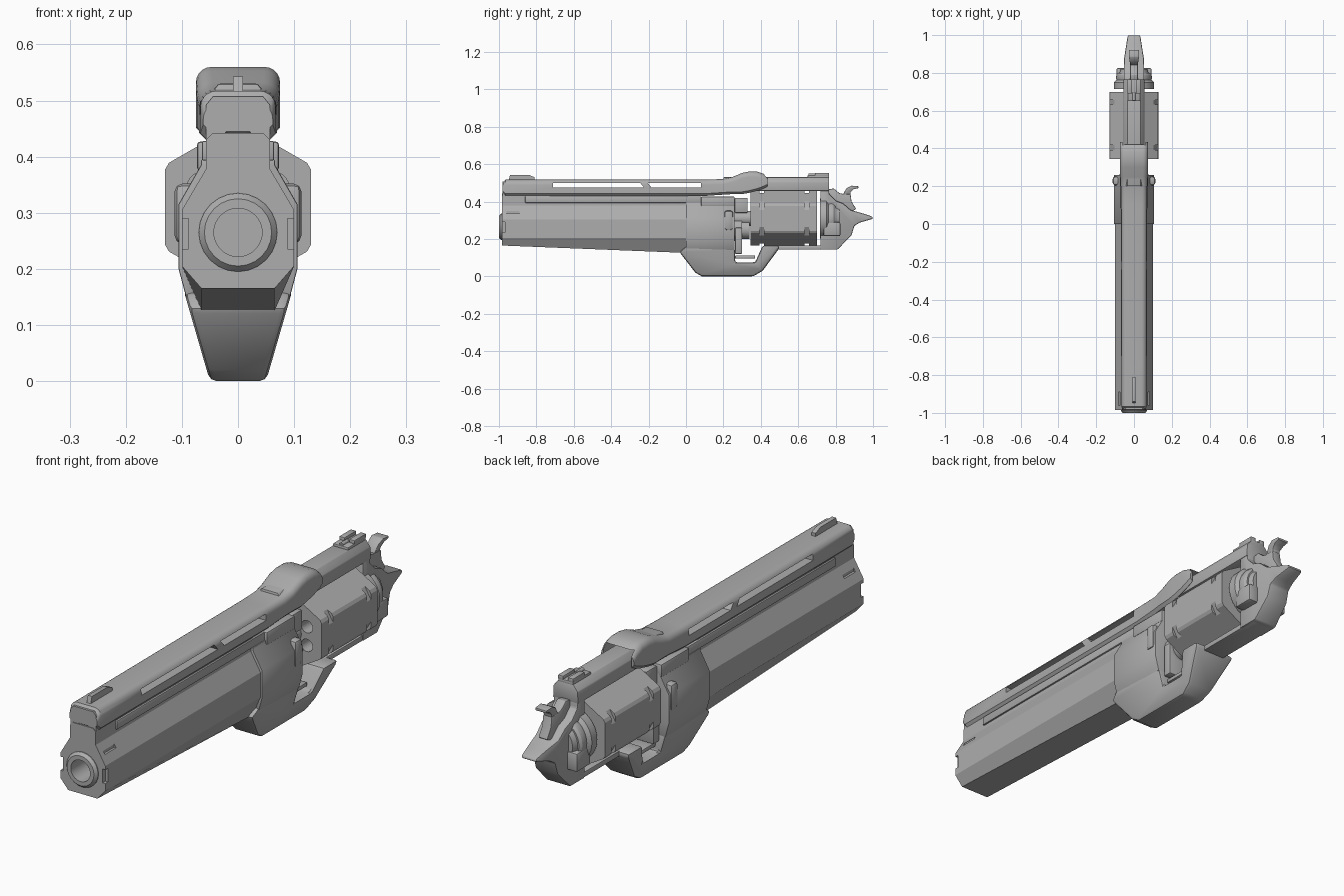
import bpy, bmesh, math
from mathutils import Vector, Matrix

if "Cube" in bpy.data.objects:
    bpy.data.objects.remove(bpy.data.objects["Cube"])

steel = bpy.data.materials.new("gunmetal_grey")
steel.diffuse_color = (0.42, 0.42, 0.42, 1)
steel.use_nodes = True
steel.node_tree.nodes["Principled BSDF"].inputs["Base Color"].default_value = steel.diffuse_color


def finish(name, bm, bevel=0):
    bmesh.ops.recalc_face_normals(bm, faces=bm.faces)
    me = bpy.data.meshes.new(name)
    bm.to_mesh(me)
    bm.free()
    ob = bpy.data.objects.new(name, me)
    bpy.context.collection.objects.link(ob)
    me.materials.append(steel)
    if bevel:
        m = ob.modifiers.new("bevel", 'BEVEL')
        m.width, m.segments, m.limit_method = bevel, 2, 'ANGLE'
        apply(ob, m)
    return ob


def apply(ob, m):
    bpy.ops.object.select_all(action='DESELECT')
    bpy.context.view_layer.objects.active = ob
    ob.select_set(True)
    bpy.ops.object.modifier_apply(modifier=m.name)


def skin(bm, rings):
    vs = [[bm.verts.new(p) for p in r] for r in rings]
    n = len(vs[0])
    for a, b in zip(vs, vs[1:]):
        for i in range(n):
            bm.faces.new((a[i], a[(i + 1) % n], b[(i + 1) % n], b[i]))
    bm.faces.new(vs[0])
    bm.faces.new(vs[-1][::-1])


def loft(name, secs, bevel=0):
    """secs: (y, right-hand half outline), mirrored across x"""
    bm = bmesh.new()
    skin(bm, [[(x, y, z) for x, z in h] + [(-x, y, z) for x, z in h[::-1]] for y, h in secs])
    return finish(name, bm, bevel)


def prism(name, pts, width, bevel=0):
    """side outline (y, z) with half width, a number or a function of (y, z)"""
    w = width if callable(width) else (lambda y, z: width)
    bm = bmesh.new()
    skin(bm, [[(s * w(y, z), y, z) for y, z in pts] for s in (-1, 1)])
    return finish(name, bm, bevel)


def boxes(name, specs, bevel=0):
    """specs: (x0, x1, y0, y1, z0, z1)"""
    bm = bmesh.new()
    for x0, x1, y0, y1, z0, z1 in specs:
        skin(bm, [[(x0, y, z0), (x1, y, z0), (x1, y, z1), (x0, y, z1)] for y in (y0, y1)])
    return finish(name, bm, bevel)


def lathe(name, prof, centres, n=32):
    """(y, radius) steps turned about y at each (x, z) centre"""
    bm = bmesh.new()
    for cx, cz in centres:
        skin(bm, [[(cx + r * math.cos(math.tau * i / n), y, cz + r * math.sin(math.tau * i / n))
                   for i in range(n)] for y, r in prof])
    return finish(name, bm)


def cut(ob, cutter):
    m = ob.modifiers.new("cut", 'BOOLEAN')
    m.operation, m.object, m.solver = 'DIFFERENCE', cutter, 'EXACT'
    apply(ob, m)


def drop(cutter):
    bpy.data.objects.remove(cutter)


# barrel shroud: faceted body whose belly deepens to the rear
def shroud(zb):
    return [(.045, .507), (.057, .492), (.057, .378), (.1, .305), (.1, .205), (.065, zb)]


def low(h, top):
    return [(.045, top + .012), (.057, top)] + h[2:]


body = loft("barrel_shroud", [(-.985, low(shroud(.165), .43)), (.01, low(shroud(.125), .43))])
front_rib = loft("front_rib", [(-.982, [(.045, .507), (.057, .492), (.057, .40)]),
                               (-.73, [(.045, .507), (.057, .492), (.057, .40)])])
muzzle = lathe("muzzle_ring", [(-.9, .07), (-.988, .07), (-1, .06)], [(0, .265)], 24)
c = lathe("bore_cutter", [(-1.1, .043), (-.7, .043)], [(0, .265)])
cut(body, c)
cut(muzzle, c)
drop(c)
c = boxes("side_notch_cutter", [b for s in (-1, 1) for b in (
    (s * .088, s * .2, -1.1, -.968, .235, .29), (s * .072, s * .2, -.96, -.89, .337, .35))])
cut(body, c)
drop(c)
c = lathe("rod_hole_cutter", [(-1.1, .027), (-.976, .022)], [(0, .44)])
cut(front_rib, c)
drop(c)
lathe("guide_rod_tip", [(-.95, .016), (-.98, .016)], [(0, .44)], 20)

# long top rail swelling into the rear hood
def rail(w, zb, zt, r=.028):
    arc = [(w - r + r * math.sin(a), zt - r + r * math.cos(a))
           for a in (math.pi / 2 * i / 5 for i in range(6))]
    return arc + [(w, zb + .012), (w - .012, zb)]


hood = loft("top_rail_and_hood", [(y, rail(w, zb, zt)) for y, w, zb, zt in (
    (-.982, .062, .445, .495), (-.965, .067, .43, .517), (.1, .069, .43, .518), (.2, .07, .437, .52),
    (.25, .073, .44, .532), (.3, .075, .44, .553), (.335, .075, .446, .56),
    (.38, .075, .457, .56), (.415, .075, .47, .549), (.435, .073, .48, .53))])
for y0, y1, k0, k1 in ((-.71, -.225, 0, .02), (-.205, .08, .02, 0)):
    c = prism("slot_cutter", [(y0, .5), (y1 - k1, .5), (y1, .475), (y0 + k0, .475)], .3)
    cut(hood, c)
    drop(c)
c = boxes("hood_hollow_cutter", [(-.062, .062, .34, .6, .3, .543)])
cut(hood, c)
drop(c)
boxes("side_ledge", [(-.064, .064, -.86, .08, .393, .428)], .003)
prism("front_sight", [(-.95, .51), (-.94, .543), (-.84, .543), (-.81, .53), (-.81, .51)], .009)

# middle frame block
mid = [(.066, .395), (.066, .385), (.106, .315), (.106, .2), (.09, .14)]
loft("middle_frame", [(0, mid), (.26, mid)], .003)
boxes("frame_shoulder", [(-.073, .073, .08, .26, .375, .427)], .006)
boxes("side_button", [(-.113, .113, .205, .252, .245, .352)], .014)

# lower guard with open window
prism("lower_guard", [(-.035, .13), (.05, .02), (.085, 0), (.36, 0), (.41, .03), (.495, .145), (.5, .165),
                      (.41, .165), (.37, .075), (.262, .075), (.262, .15), (0, .16)],
      lambda y, z: .05 + .29 * z, .012)
boxes("bottom_strap", [(-.05, .05, .45, .8, .143, .165)], .004)
boxes("crane_arm", [(-.065, .065, .262, .3, .12, .26), (-.055, .055, .26, .33, .34, .42),
                    (-.05, .05, .262, .37, .095, .112)], .005)
lathe("barrel_stub", [(.25, .06), (.3, .06), (.3, .05), (.34, .05)], [(0, .25)])
lathe("cylinder_pin", [(.25, .04), (.36, .04)], [(0, .31)])

# six-sided cylinder with clipped corners, corner notches and chambers
bm = bmesh.new()
ring = []
for k in range(6):
    for t in (-.067, .067):
        a = math.tau * k / 6
        ring.append((.13 * math.cos(a) - t * math.sin(a), .31 + .13 * math.sin(a) + t * math.cos(a)))
skin(bm, [[(x, y, z) for x, z in ring] for y in (.345, .7)])
drum = finish("cylinder", bm)
bm = bmesh.new()
for k in range(6):
    a = math.tau * (k + .5) / 6
    for y in (.405, .645):
        m = (Matrix.Translation((0, 0, .31)) @ Matrix.Rotation(-a, 4, 'Y')
             @ Matrix.Translation((.15, y, 0)) @ Matrix.Diagonal((.03, .025, .1, 1)))
        bmesh.ops.create_cube(bm, size=1, matrix=m)
c = finish("notch_cutter", bm)
cut(drum, c)
drop(c)
c = lathe("chamber_cutter", [(.2, .025), (.55, .025)],
          [(.075 * math.cos(math.tau * (k + .5) / 6), .31 + .075 * math.sin(math.tau * (k + .5) / 6))
           for k in range(6)], 20)
cut(drum, c)
drop(c)

# top strap and rear sight
strap = [(.035, .53), (.054, .505), (.056, .457)]
loft("top_strap", [(.2, strap), (.765, strap)], .003)
boxes("rear_sight_base", [(-.034, .034, .65, .765, .525, .54)], .004)
boxes("rear_sight_ears", [(s * .01, s * .034, .69, .765, .535, .553) for s in (-1, 1)], .003)
lathe("sight_screw", [(.655, .008), (.695, .008)], [(0, .541)], 12)

# rear frame with tail
prism("rear_frame", [(.718, .5), (.765, .5), (.765, .44), (.8, .405), (.84, .39), (.88, .355), (.95, .335),
                     (.995, .32), (1, .308), (.93, .288), (.9, .27), (.885, .22), (.81, .143), (.718, .143)],
      lambda y, z: .054 if y < .86 else .054 - .15 * (y - .86), .006)

# recoil shield with raised rims on both sides
lathe("recoil_shield", [(.716, .107), (.75, .107), (.765, .09), (.82, .07)], [(0, .31)], 40)
boxes("shield_bolsters", [(s * .04, s * .093, .735, .825, .215, .29) for s in (-1, 1)], .008)
for s, side in ((-1, "left"), (1, "right")):
    bm = bmesh.new()
    rings = []
    for i in range(13):
        a = math.radians(-65 + 130 * i / 12)
        d = Vector((s * math.cos(a), 0, math.sin(a)))
        o = Vector((0, .775, .31)) + d * .078
        rings.append([o + d * (.018 * math.cos(math.tau * j / 10))
                      + Vector((0, .025 * math.sin(math.tau * j / 10), 0)) for j in range(10)])
    skin(bm, rings)
    finish(side + "_shield_rim", bm)

# hammer body and curved thumb spur
prism("hammer", [(.76, .4), (.76, .465), (.79, .47), (.82, .445), (.845, .44), (.88, .44), (.885, .4),
                 (.91, .36), (.85, .33)], .02, .004)
prism("hammer_spur", [(.83, .42), (.845, .45), (.86, .472), (.885, .485), (.922, .482), (.922, .472),
                      (.897, .466), (.88, .45), (.877, .42)],
      lambda y, z: .016 + max(0, z - .44) * .25, .003)

# smooth rounded areas, keep hard edges
for ob in bpy.data.objects:
    ob.select_set(True)
bpy.context.view_layer.objects.active = body
bpy.ops.object.shade_smooth_by_angle(angle=math.radians(28))
